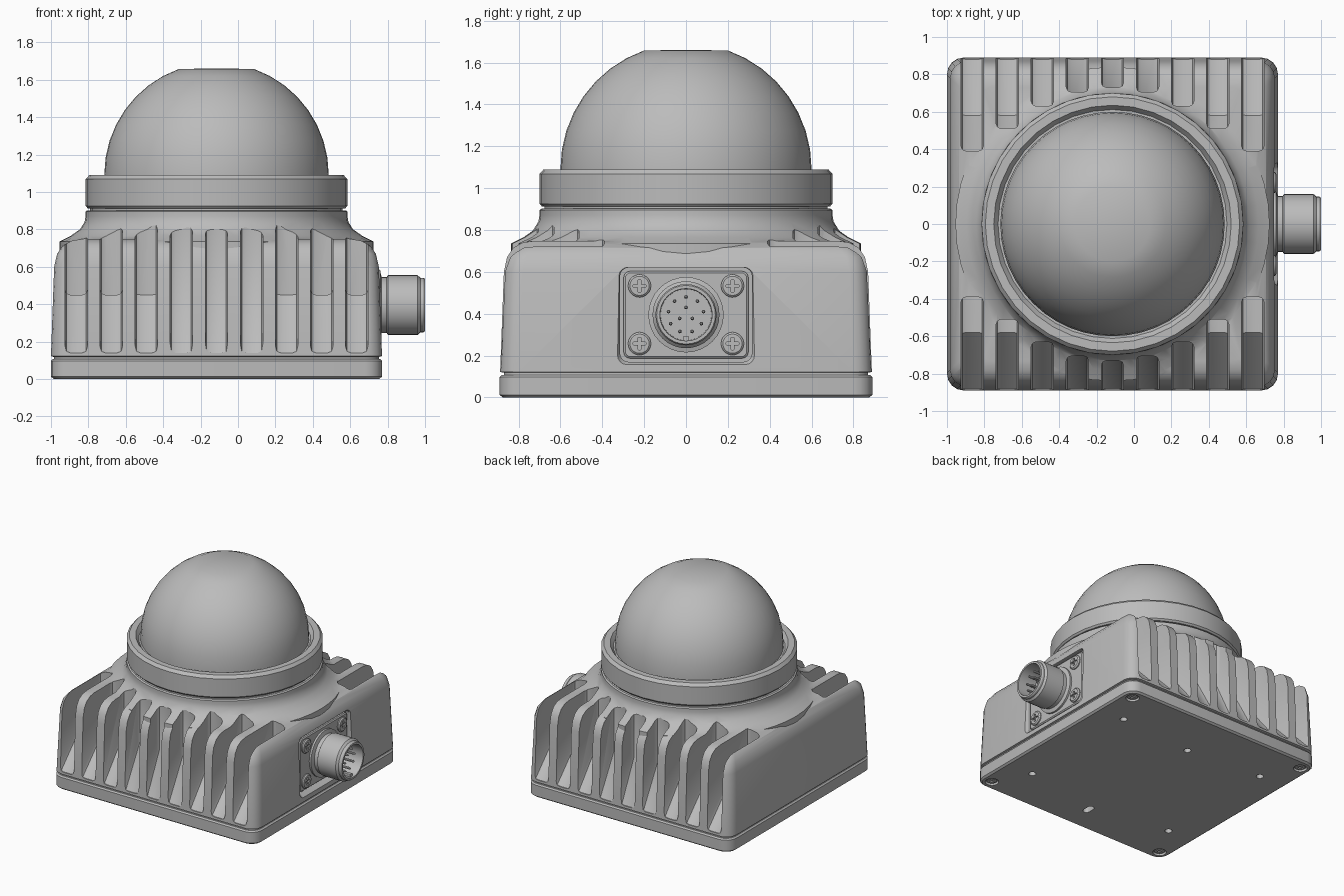
import bpy, bmesh
from math import sin, cos, pi, radians
from mathutils import Matrix, Vector

if "Cube" in bpy.data.objects:
    bpy.data.objects.remove(bpy.data.objects["Cube"])

CX = -0.115                       # housing centre along x
PLUG_Z = 0.395                    # connector axis height
UP = Matrix.Translation((CX, 0, 0))
OUT = Matrix(((0, 0, 1, 0), (1, 0, 0, 0), (0, 1, 0, PLUG_Z), (0, 0, 0, 1)))   # local z -> +x

grey = bpy.data.materials.new("housing grey")
grey.use_nodes = True
grey.diffuse_color = (0.5, 0.5, 0.5, 1)
bsdf = next(n for n in grey.node_tree.nodes if n.type == 'BSDF_PRINCIPLED')
bsdf.inputs["Base Color"].default_value = grey.diffuse_color
bsdf.inputs["Roughness"].default_value = 0.6


def finish(name, bm, matrix):
    bmesh.ops.remove_doubles(bm, verts=bm.verts, dist=1e-5)
    bmesh.ops.recalc_face_normals(bm, faces=bm.faces)
    bm.transform(matrix)
    mesh = bpy.data.meshes.new(name)
    bm.to_mesh(mesh)
    bm.free()
    mesh.materials.append(grey)
    obj = bpy.data.objects.new(name, mesh)
    bpy.context.collection.objects.link(obj)
    return obj


def skin(name, rings, matrix):
    """Join stacked rings of points and cap both ends."""
    bm = bmesh.new()
    loops = [[bm.verts.new(p) for p in ring] for ring in rings]
    n = len(loops[0])
    for a, b in zip(loops, loops[1:]):
        for i in range(n):
            j = (i + 1) % n
            bm.faces.new((a[i], a[j], b[j], b[i]))
    for ring, loop in ((rings[0], loops[0]), (rings[-1], loops[-1])):
        if (Vector(ring[0]) - Vector(ring[n // 2])).length > 1e-4:
            bm.faces.new(loop)
    return finish(name, bm, matrix)


def lathe(name, profile, segments, matrix=UP):
    turns = [2 * pi * i / segments for i in range(segments)]
    return skin(name, [[(r * cos(t), r * sin(t), z) for t in turns] for r, z in profile], matrix)


def rounded_loft(name, sections, matrix=UP, steps=4):
    """Sections are (height, half width, half depth, corner radius)."""
    rings = []
    for z, hx, hy, r in sections:
        ring = []
        for q, (sx, sy) in enumerate(((1, 1), (-1, 1), (-1, -1), (1, -1))):
            for k in range(steps + 1):
                t = (q + k / steps) * pi / 2
                ring.append((sx * (hx - r) + r * cos(t), sy * (hy - r) + r * sin(t), z))
        rings.append(ring)
    return skin(name, rings, matrix)


def boolean(target, tool, operation='DIFFERENCE'):
    tool.hide_render = True
    mod = target.modifiers.new("bool", 'BOOLEAN')
    mod.operation, mod.object, mod.solver = operation, tool, 'EXACT'
    bpy.context.view_layer.objects.active = target
    bpy.ops.object.modifier_apply(modifier=mod.name)
    bpy.data.objects.remove(tool)


def fin_slot(x, depth, side):
    """Cutter with a sloped floor and softened edges."""
    profile = [(1.0, 0.87), (1.0, 0.14), (0.88, 0.14), (max(0.58, depth), 0.45)]
    if depth < 0.58:
        profile.append((depth, 0.45))
    profile.append((depth, 0.87))
    w = 0.06
    bm = bmesh.new()
    ends = [[bm.verts.new((x + s * w, side * y, z)) for y, z in profile] for s in (-1, 1)]
    caps = [bm.faces.new(e) for e in ends]
    n = len(profile)
    for i in range(n):
        j = (i + 1) % n
        bm.faces.new((ends[0][i], ends[0][j], ends[1][j], ends[1][i]))
    bmesh.ops.recalc_face_normals(bm, faces=bm.faces)
    edges = list({e for f in caps for e in f.edges})
    bmesh.ops.bevel(bm, geom=edges, offset=0.027, segments=2, profile=0.5, affect='EDGES')
    return finish("slot_cutter", bm, Matrix.Identity(4))


# Housing: rounded box merged with a flared neck
housing = rounded_loft("housing", [
    (0.10, 0.87, 0.87, 0.08), (0.118, 0.87, 0.87, 0.08), (0.122, 0.885, 0.888, 0.09),
    (0.60, 0.868, 0.87, 0.09), (0.67, 0.852, 0.855, 0.09), (0.715, 0.82, 0.825, 0.09),
    (0.74, 0.77, 0.78, 0.08), (0.748, 0.72, 0.73, 0.07)])
neck = lathe("neck", [(0, 0.55), (0.84, 0.55), (0.84, 0.735), (0.78, 0.765), (0.73, 0.80),
                      (0.705, 0.84), (0.70, 0.87), (0.70, 0.895), (0.69, 0.902), (0, 0.902)], 48)
boolean(housing, neck, 'UNION')

# Cooling slots on front and back, following the round neck
DEPTHS = (0.73, 0.705, 0.63, 0.51, 0.39)
for side in (-1, 1):
    for i in range(-4, 5):
        boolean(housing, fin_slot(CX + i * 0.1875, DEPTHS[abs(i)], side))

# Connector recess with a lead-in edge
boolean(housing, rounded_loft("recess", [(0.715, 0.315, 0.225, 0.04), (0.745, 0.315, 0.225, 0.04),
                                         (0.80, 0.345, 0.255, 0.05)], OUT))

# Base plate with mounting holes
base = rounded_loft("base_plate", [(0, 0.87, 0.875, 0.075), (0.012, 0.885, 0.89, 0.09),
                                   (0.097, 0.885, 0.89, 0.09), (0.107, 0.875, 0.88, 0.08)])
holes = [(sx * 0.65, sy * 0.52, 0.027) for sx in (-1, 1) for sy in (-1, 1)] + [(0, 0.47, 0.027)]
corners = [(sx * 0.8, sy * 0.8) for sx in (-1, 1) for sy in (-1, 1)]
for x, y, r in holes + [(x, y, 0.05) for x, y in corners]:
    deep = 0.06 if r < 0.04 else 0.025
    boolean(base, lathe("hole", [(0, -0.02), (r, -0.02), (r, deep), (0, deep)], 16,
                        Matrix.Translation((CX + x, y, 0))))
boolean(base, rounded_loft("slot_hole", [(-0.02, 0.026, 0.05, 0.025), (0.06, 0.026, 0.05, 0.025)],
                           Matrix.Translation((CX, -0.655, 0))))

# Clamp ring
ring = lathe("clamp_ring", [(0, 0.89), (0.675, 0.89), (0.675, 0.912), (0.688, 0.912), (0.70, 0.925),
                            (0.70, 1.068), (0.68, 1.09), (0.635, 1.09), (0.612, 1.06), (0, 1.06)], 36)

# Dome with a small flat crown
arc = [radians(70.5) * i / 8 for i in range(9)]
dome = lathe("dome", [(0, 1.05), (0.60, 1.05)] + [(0.6 * cos(a), 1.092 + 0.6 * sin(a)) for a in arc]
             + [(0, 1.66)], 48)

# Connector flange and hollow shell
flange = rounded_loft("connector_flange", [(0.70, 0.298, 0.208, 0.03), (0.738, 0.298, 0.208, 0.03),
                                           (0.745, 0.29, 0.20, 0.025)], OUT)
shell = lathe("connector_shell", [
    (0, 0.72), (0.18, 0.72), (0.18, 0.76), (0.15, 0.768), (0.15, 0.795), (0.16, 0.802), (0.16, 0.96),
    (0.146, 0.975), (0.146, 0.99), (0.14, 1.0), (0.125, 1.0), (0.122, 0.85), (0, 0.85)], 32, OUT)
key = rounded_loft("connector_key", [(0.84, 0.014, 0.012, 0.004), (0.985, 0.014, 0.012, 0.004)],
                   OUT @ Matrix.Translation((0, -0.115, 0)))

# Contact pins: outer and inner circles
pin = None
for count, radius in ((9, 0.085), (3, 0.035)):
    for i in range(count):
        t = pi / 2 + 2 * pi * i / count
        spot = OUT @ Matrix.Translation((radius * cos(t), radius * sin(t), 0))
        lathe("contact_pin", [(0, 0.84), (0.009, 0.84), (0.009, 0.95), (0.004, 0.96), (0, 0.96)], 8, spot)

# Cross-head screws on the flange and under the base
screw = lathe("screw", [(0, -0.02), (0.055, -0.02), (0.055, 0.008), (0.046, 0.016), (0, 0.018)], 20,
              Matrix.Identity(4))
for hx, hy in ((0.03, 0.007), (0.007, 0.03)):
    boolean(screw, rounded_loft("cross", [(0.003, hx, hy, 0.002), (0.05, hx, hy, 0.002)],
                                Matrix.Identity(4), 1))
spots = [OUT @ Matrix.Translation((sx * 0.222, sy * 0.138, 0.745)) for sx in (-1, 1) for sy in (-1, 1)]
spots += [Matrix.Translation((CX + x, y, 0.021)) @ Matrix.Rotation(pi, 4, 'X') @ Matrix.Scale(0.8, 4)
          for x, y in corners]
for k, spot in enumerate(spots):
    copy = bpy.data.objects.new("flange_screw" if k < 4 else "base_screw", screw.data)
    copy.matrix_world = spot
    bpy.context.collection.objects.link(copy)
bpy.data.objects.remove(screw)

# Smooth shading with crisp edges
bpy.ops.object.select_all(action='DESELECT')
for obj in bpy.context.collection.objects:
    if obj.type == 'MESH':
        obj.select_set(True)
        bpy.context.view_layer.objects.active = obj
bpy.ops.object.shade_smooth_by_angle(angle=radians(28))
